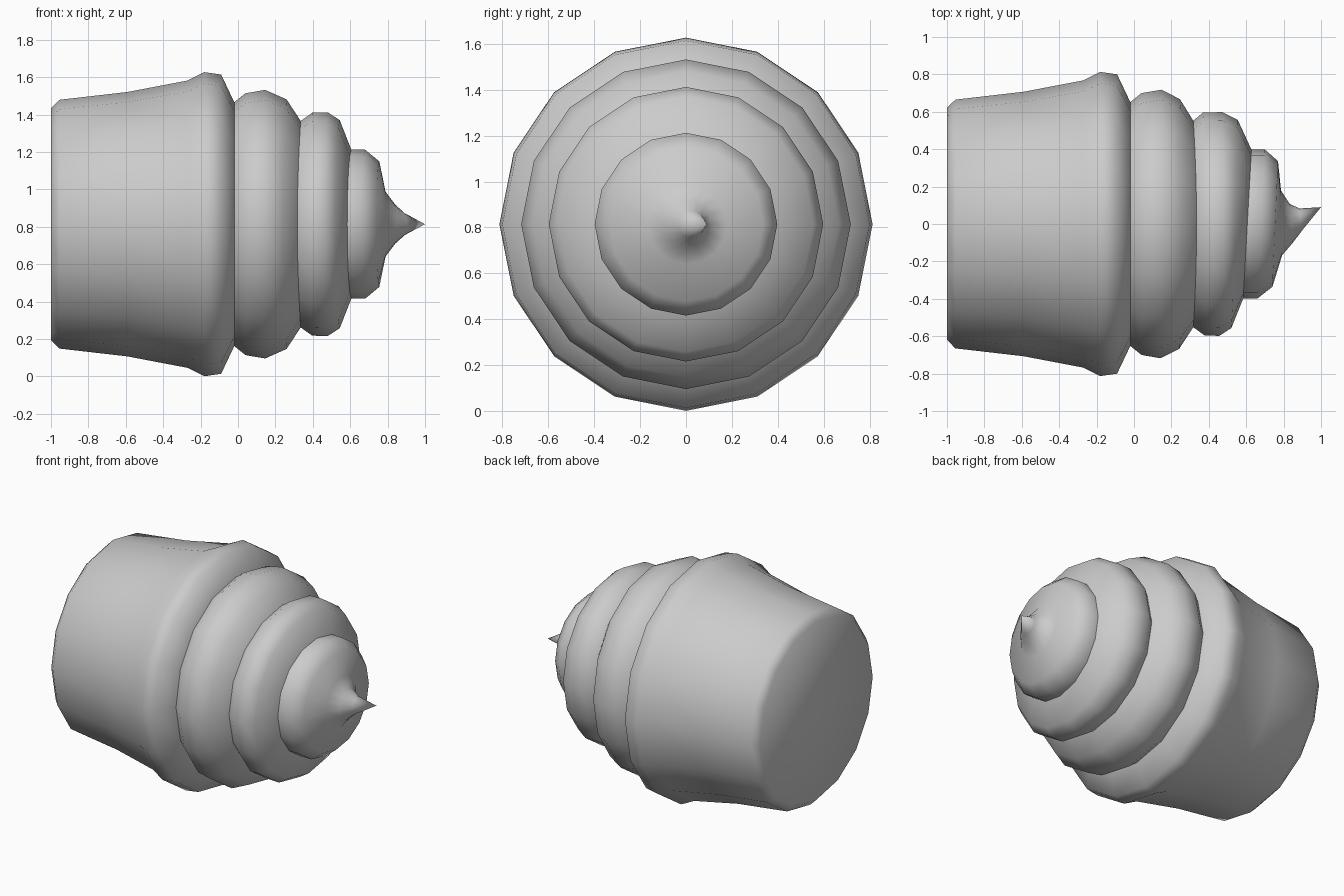
import bpy, bmesh, math

if "Cube" in bpy.data.objects:
    bpy.data.objects.remove(bpy.data.objects["Cube"])

SIDES = 16
AXIS_Z = 0.814


def lathe(name, rings, cap_start=False, tip=None):
    """Loft rings along x. Ring: (x, radius, shear along y, saddle, y offset)."""
    bm = bmesh.new()
    loops = []
    for x, r, shear, saddle, oy in rings:
        loop = []
        for i in range(SIDES):
            a = 2 * math.pi * i / SIDES
            dx = shear * math.cos(a) - saddle * math.cos(2 * a)
            loop.append(bm.verts.new((x + dx, oy + r * math.cos(a), AXIS_Z + r * math.sin(a))))
        loops.append(loop)
    for a, b in zip(loops, loops[1:]):
        for i in range(SIDES):
            j = (i + 1) % SIDES
            bm.faces.new((a[i], a[j], b[j], b[i]))
    if cap_start:
        bm.faces.new(loops[0][::-1])
    if tip:
        t = bm.verts.new(tip)
        for i in range(SIDES):
            bm.faces.new((loops[-1][i], loops[-1][(i + 1) % SIDES], t))
    bmesh.ops.recalc_face_normals(bm, faces=bm.faces)
    mesh = bpy.data.meshes.new(name)
    bm.to_mesh(mesh)
    bm.free()
    obj = bpy.data.objects.new(name, mesh)
    bpy.context.collection.objects.link(obj)
    bpy.ops.object.select_all(action='DESELECT')
    obj.select_set(True)
    bpy.context.view_layer.objects.active = obj
    bpy.ops.object.shade_smooth_by_angle(angle=math.radians(60))
    return obj


# Cup lying on its side, with flat base and rolled rim
cup = [(-1, 0.62), (-0.955, 0.665), (-0.59, 0.707), (-0.27, 0.768),
       (-0.18, 0.813), (-0.09, 0.80), (-0.02, 0.652)]
lathe("cup", [(x, r, 0, 0, 0) for x, r in cup], cap_start=True)

# Frosting: three shrinking layers, slightly skewed, ending in a bent peak
frosting = [
    (-0.02, 0.652, 0, 0, 0), (0.04, 0.70, 0, 0, 0), (0.145, 0.718, 0.003, 0, 0),
    (0.252, 0.667, 0.002, 0.008, 0), (0.326, 0.552, 0, 0.009, 0),
    (0.385, 0.596, -0.005, 0.012, 0), (0.472, 0.598, 0.008, 0.008, 0),
    (0.541, 0.556, 0.017, 0.003, 0), (0.606, 0.398, 0.022, 0, 0),
    (0.68, 0.398, 0.02, 0, 0), (0.755, 0.336, 0.015, 0, 0),
    (0.789, 0.173, -0.003, 0, 0.006), (0.84, 0.105, -0.008, 0, 0.003),
    (0.892, 0.058, -0.008, 0, 0.025),
]
lathe("frosting_swirl", frosting, tip=(1.0, 0.09, AXIS_Z))
